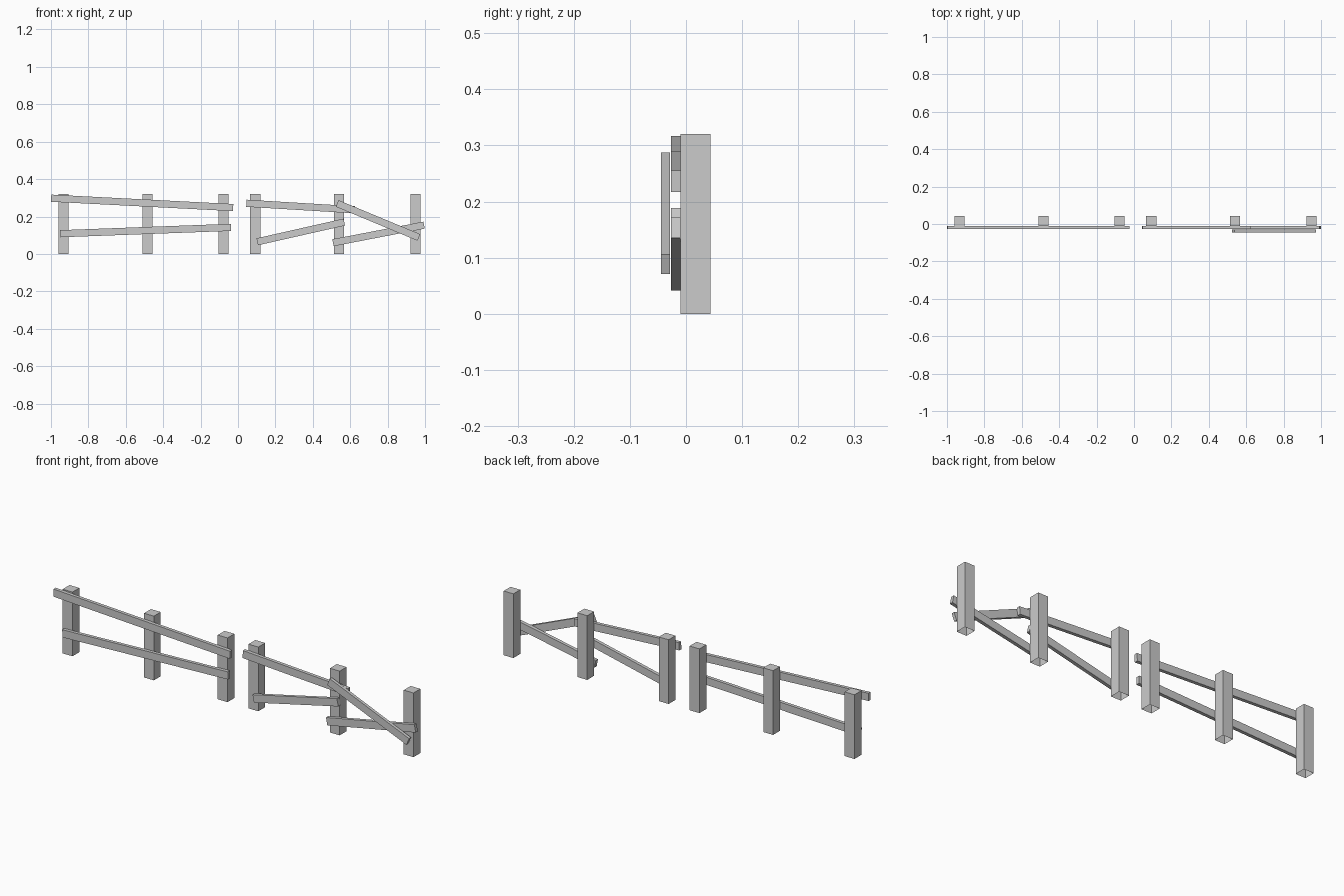
import bpy, bmesh
from math import atan2, hypot
from mathutils import Matrix

if "Cube" in bpy.data.objects:
    bpy.data.objects.remove(bpy.data.objects["Cube"])


def box(name, size, matrix, open_bottom=False):
    bm = bmesh.new()
    bmesh.ops.create_cube(bm, size=1, matrix=Matrix.Diagonal((*size, 1)))
    if open_bottom:
        bottom = [f for f in bm.faces if f.normal.z < -0.9]
        bmesh.ops.delete(bm, geom=bottom, context='FACES_ONLY')
    mesh = bpy.data.meshes.new(name)
    bm.to_mesh(mesh)
    bm.free()
    obj = bpy.data.objects.new(name, mesh)
    obj.matrix_world = matrix
    bpy.context.collection.objects.link(obj)
    return obj


def rail(name, x0, z0, x1, z1, y=-0.0185, depth=0.017, height=0.038):
    # Plank running between two end centres in the front plane
    length = hypot(x1 - x0, z1 - z0)
    matrix = (Matrix.Translation(((x0 + x1) / 2, y, (z0 + z1) / 2))
              @ Matrix.Rotation(-atan2(z1 - z0, x1 - x0), 4, 'Y'))
    return box(name, (length, depth, height), matrix)


# Square posts, hollow underneath
for i, x in enumerate((-0.933, -0.484, -0.078, 0.092, 0.541, 0.948)):
    box(f"post_{i + 1}", (0.054, 0.054, 0.32),
        Matrix.Translation((x, 0.017, 0.16)), open_bottom=True)

# Left section rails
rail("left_top_rail", -0.999, 0.298, -0.026, 0.248)
rail("left_bottom_rail", -0.95, 0.108, -0.037, 0.142)

# Right section rails, sagging and broken
rail("middle_top_rail", 0.045, 0.271, 0.625, 0.236)
rail("middle_bottom_rail", 0.103, 0.065, 0.568, 0.17)
rail("right_bottom_rail", 0.508, 0.06, 0.995, 0.154)

# Fallen rail leaning in front of the others
rail("fallen_rail", 0.53, 0.27, 0.967, 0.088, y=-0.0367, depth=0.0155)
